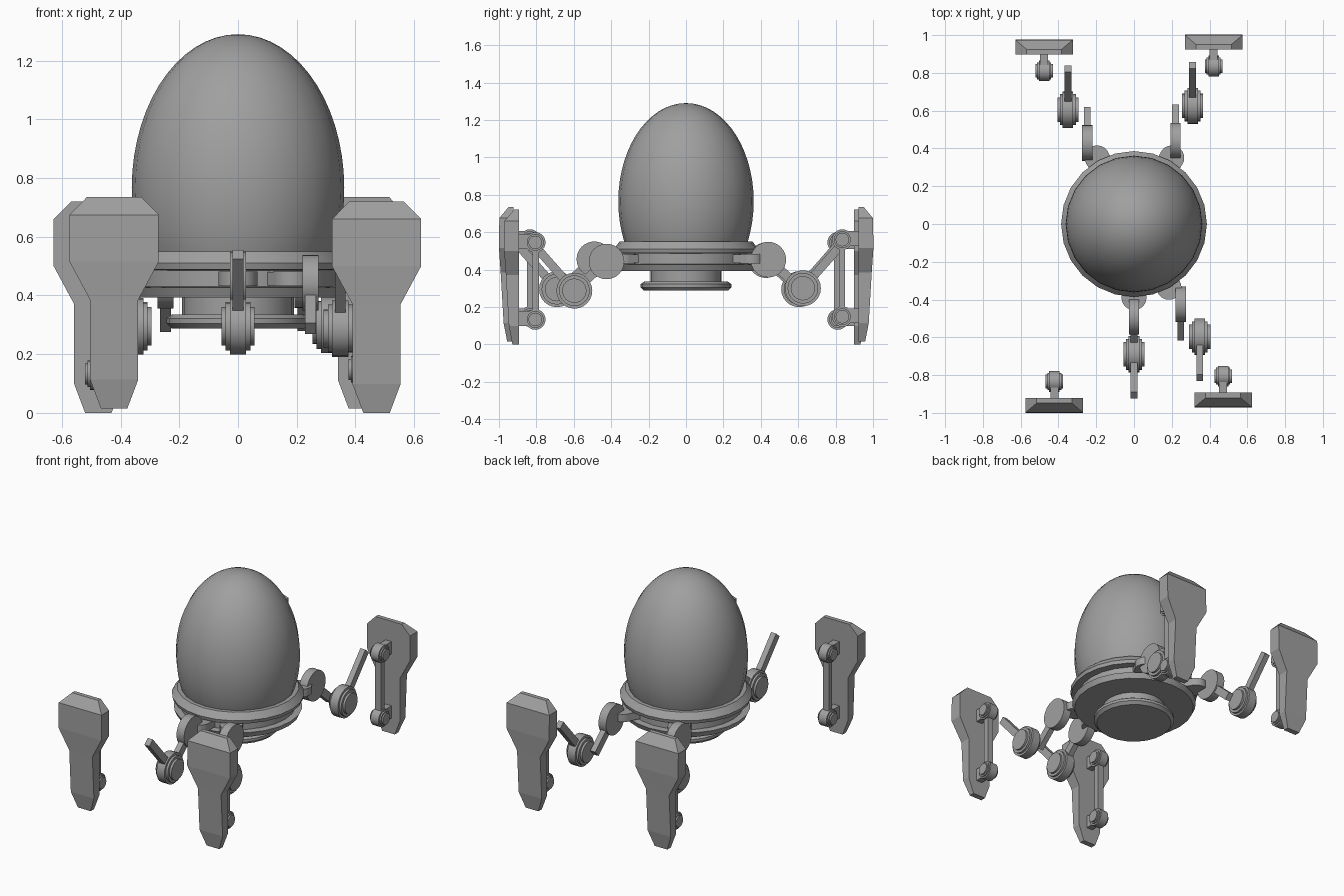
import bpy, bmesh, math
from mathutils import Vector, Matrix

if "Cube" in bpy.data.objects:
    bpy.data.objects.remove(bpy.data.objects["Cube"])

grey = bpy.data.materials.new("mid grey")
grey.diffuse_color = (0.35, 0.35, 0.35, 1)
grey.use_nodes = True
grey.node_tree.nodes["Principled BSDF"].inputs["Base Color"].default_value = grey.diffuse_color


def finish(bm, name, smooth=True):
    bmesh.ops.recalc_face_normals(bm, faces=bm.faces)
    me = bpy.data.meshes.new(name)
    bm.to_mesh(me)
    bm.free()
    me.materials.append(grey)
    ob = bpy.data.objects.new(name, me)
    bpy.context.collection.objects.link(ob)
    if smooth:
        bpy.ops.object.select_all(action='DESELECT')
        ob.select_set(True)
        bpy.context.view_layer.objects.active = ob
        bpy.ops.object.shade_smooth_by_angle(angle=math.radians(32))
    return ob


def lathe(name, profile, centre=(0, 0, 0), axis='Z', sides=24):
    """Revolve (radius, height) points around an axis through centre."""
    bm = bmesh.new()
    rings = []
    for r, h in profile:
        if r == 0:
            rings.append([bm.verts.new((0, 0, h))] * sides)
        else:
            rings.append([bm.verts.new((r * math.cos(2 * math.pi * i / sides),
                                        r * math.sin(2 * math.pi * i / sides), h))
                          for i in range(sides)])
    for a, b in zip(rings, rings[1:]):
        for i in range(sides):
            j = (i + 1) % sides
            bm.faces.new(list(dict.fromkeys([a[i], a[j], b[j], b[i]])))
    m = Matrix.Translation(centre)
    if axis == 'X':
        m = m @ Matrix.Rotation(math.pi / 2, 4, 'Y')
    bmesh.ops.transform(bm, matrix=m, verts=bm.verts)
    return finish(bm, name)


def stepped_joint(name, centre, steps, sides=24):
    """Round joint along x, steps = (radius, half width) from wide to narrow."""
    half = [(0, steps[-1][1])]
    inner = 0
    for k in range(len(steps) - 1, -1, -1):
        r, w = steps[k]
        half.append((r, w))
        if k:
            half.append((r, steps[k - 1][1]))
    return lathe(name, half + [(r, -w) for r, w in reversed(half)], centre, 'X', sides)


def bar(name, a, b, width, depth):
    """Square bar from a to b, width along x (or sideways), depth across."""
    a, b = Vector(a), Vector(b)
    d = (b - a).normalized()
    side = Vector((1, 0, 0)) if abs(d.x) < 0.01 else d.cross(Vector((0, 0, 1))).normalized()
    up = side.cross(d)
    bm = bmesh.new()
    bmesh.ops.create_cube(bm, size=1)
    for v in bm.verts:
        c = v.co.copy()
        v.co = (a + b) / 2 + side * c.x * width + d * c.y * (b - a).length + up * c.z * depth
    return finish(bm, name, False)


# Egg shaped dome, cut off inside the collar
EGG_Z, EGG_R, EGG_TOP = 0.765, 0.362, 0.525
dome = []
for i in range(21):
    t = -0.52 + (math.pi / 2 + 0.52) * i / 20
    dome.append((EGG_R * math.cos(t) if i < 20 else 0, EGG_Z + EGG_TOP * math.sin(t)))
lathe("dome", [(0, dome[0][1])] + dome)

# Grooved collar and the stepped foot disc under it
lathe("collar", [(0, 0.55), (0.355, 0.55), (0.386, 0.51), (0.38, 0.488), (0.335, 0.485),
                 (0.335, 0.43), (0.375, 0.427), (0.36, 0.393), (0, 0.393)])
lathe("neck", [(0, 0.40), (0.19, 0.40), (0.19, 0.325), (0, 0.325)])
lathe("under_disc", [(0, 0.335), (0.225, 0.335), (0.243, 0.322), (0.243, 0.305),
                     (0.225, 0.287), (0, 0.287)])

# Legs: tab centre (x, y), hip (x, y, z), knee (x, y, z)
legs = {
    "front": ((0, -0.39), (0, -0.49, 0.455), (0, -0.69, 0.295)),
    "front_right": ((0.185, -0.335), (0.247, -0.425, 0.443), (0.348, -0.597, 0.287)),
    "back_right": ((0.2, 0.35), (0.22, 0.44, 0.453), (0.31, 0.625, 0.3)),
    "back_left": ((-0.195, 0.35), (-0.247, 0.428, 0.45), (-0.35, 0.605, 0.295)),
}
for n, (tab, hip, knee) in legs.items():
    s = 1 if hip[1] > 0 else -1
    lathe(n + "_hip_tab", [(0, 0.482), (0.066, 0.482), (0.066, 0.433), (0, 0.433)], (*tab, 0))
    bar(n + "_hip_bracket", (tab[0] * 0.6, tab[1] * 0.6, 0.4575), (*tab, 0.4575), 0.13, 0.046)
    stepped_joint(n + "_hip_disc", hip, [(0.095, 0.027)], 32)
    bar(n + "_thigh", hip, (hip[0], hip[1] + s * 0.175, hip[2] - 0.155), 0.036, 0.05)
    stepped_joint(n + "_knee", knee, [(0.096, 0.028), (0.082, 0.042), (0.065, 0.056)])
    bar(n + "_shin", knee, (knee[0], knee[1] + s * 0.216, knee[2] + 0.245), 0.036, 0.046)

# Foot shields: rows of (height, half width, thickness)
ROWS = [(0.735, 0.093, 0.027), (0.675, 0.152, 0.077), (0.515, 0.152, 0.079),
        (0.385, 0.082, 0.07), (0.113, 0.082, 0.054), (0.015, 0.045, 0.035)]


def shield(name, x, y, dz, s):
    bm = bmesh.new()
    rings = [[bm.verts.new((x + sx * w, y + s * d, z + dz))
              for sx, d in ((-1, 0), (1, 0), (1, t), (-1, t))] for z, w, t in ROWS]
    for a, b in zip(rings, rings[1:]):
        for i in range(4):
            j = (i + 1) % 4
            bm.faces.new((a[i], a[j], b[j], b[i]))
    bm.faces.new(rings[0])
    bm.faces.new(rings[-1])
    finish(bm, name, False)


# Shields with two ankle joints, mounts and a link behind each
feet = {
    "front_left": (-0.422, -0.921, 0.0),
    "front_right": (0.472, -0.893, -0.015),
    "back_right": (0.422, 0.923, 0.0),
    "back_left": (-0.476, 0.898, -0.015),
}
for n, (x, y, dz) in feet.items():
    s = 1 if y > 0 else -1
    shield(n + "_shield", x, y, dz, s)
    yj = y - s * 0.087
    for label, z in (("upper", 0.56), ("lower", 0.148)):
        stepped_joint(f"{n}_{label}_ankle", (x, yj, z + dz),
                      [(0.055, 0.028), (0.045, 0.037), (0.036, 0.046)])
        bar(f"{n}_{label}_mount", (x, y + s * 0.01, z + dz + 0.005),
            (x, yj, z + dz + 0.005), 0.042, 0.08)
    bar(n + "_link", (x, yj - s * 0.002, 0.148 + dz), (x, yj - s * 0.002, 0.56 + dz), 0.042, 0.034)
